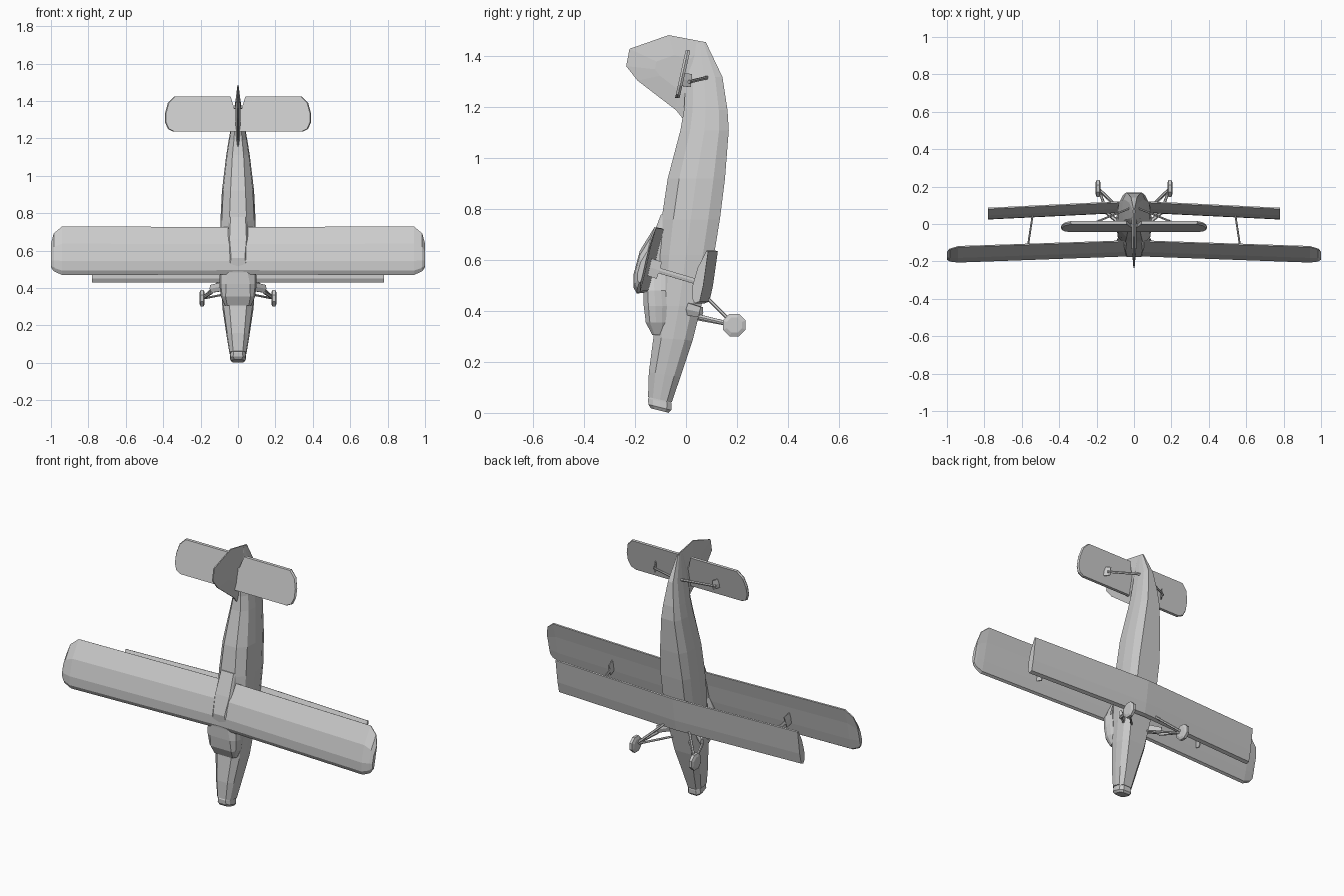
import bpy, bmesh, math
from mathutils import Vector


def finish(name, bm):
    bmesh.ops.recalc_face_normals(bm, faces=bm.faces[:])
    me = bpy.data.meshes.new(name)
    bm.to_mesh(me)
    bm.free()
    ob = bpy.data.objects.new(name, me)
    bpy.context.collection.objects.link(ob)
    return ob


def loft(name, rings):
    """Skin a list of closed rings and cap both ends."""
    bm = bmesh.new()
    vs = [[bm.verts.new(p) for p in r] for r in rings]
    n = len(vs[0])
    for a, b in zip(vs, vs[1:]):
        for i in range(n):
            j = (i + 1) % n
            bm.faces.new((a[i], a[j], b[j], b[i]))
    bm.faces.new(vs[0])
    bm.faces.new(vs[-1])
    return finish(name, bm)


def body_ring(z, top, bot, wt, w, wb, tilt=0.0):
    """Ten-sided body section; top is the -y side."""
    h = bot - top
    half = [(wt, top), (w * 0.92, top + 0.2 * h), (w, top + 0.5 * h),
            (w * 0.95, top + 0.8 * h), (wb, bot)]
    pts = half + [(-x, y) for x, y in reversed(half)]
    mid = (top + bot) / 2
    return [(x, y, z - tilt * (y - mid)) for x, y in pts]


def wing(name, profile, stations):
    """Full-span wing; stations = (x, dy, chord scale, z pivot)."""
    ym = sum(p[0] for p in profile) / len(profile)

    def ring(x, dy, s, zp):
        return [(x, ym + (y - ym) * s + dy, zp + (z - zp) * s) for y, z in profile]
    left = [ring(-x, dy, s, zp) for x, dy, s, zp in reversed(stations[1:])]
    return loft(name, left + [ring(*s) for s in stations])


def strut(name, a, b, ra, rb, deep=1.0):
    """Tapered six-sided rod, optionally deeper along z."""
    a, b = Vector(a), Vector(b)
    d = (b - a).normalized()
    up = Vector((0, 0, 1))
    u = d.cross(up).normalized()
    v = u.cross(d)
    rings = []
    for c, r in ((a, ra), (b, rb)):
        rings.append([c + u * r * math.cos(k * math.pi / 3) + v * r * deep * math.sin(k * math.pi / 3)
                      for k in range(6)])
    return loft(name, rings)


# Fuselage, nose down
loft("fuselage", [body_ring(*s) for s in [
    (0.052, -0.149, -0.056, 0.026, 0.046, 0.026, 0.22),
    (0.15, -0.146, -0.022, 0.034, 0.062, 0.036, 0.15),
    (0.29, -0.128, 0.026, 0.045, 0.083, 0.055, 0.08),
    (0.42, -0.115, 0.060, 0.055, 0.092, 0.066),
    (0.62, -0.110, 0.110, 0.050, 0.095, 0.070),
    (0.76, -0.096, 0.133, 0.046, 0.094, 0.070),
    (0.92, -0.072, 0.153, 0.040, 0.086, 0.060),
    (1.11, -0.022, 0.168, 0.030, 0.063, 0.042),
    (1.19, -0.008, 0.163, 0.022, 0.050, 0.033),
    (1.32, 0.000, 0.143, 0.012, 0.027, 0.016),
    (1.452, 0.030, 0.080, 0.003, 0.005, 0.003)]])

# Nose cap
loft("nose_cap", [body_ring(*s) for s in [
    (0.009, -0.138, -0.068, 0.020, 0.034, 0.020, 0.25),
    (0.022, -0.148, -0.058, 0.026, 0.043, 0.026, 0.25),
    (0.046, -0.149, -0.056, 0.023, 0.041, 0.023, 0.22),
    (0.054, -0.145, -0.060, 0.023, 0.041, 0.023, 0.22)]])

# Cabin glazing and fairing over the wing centre
loft("cabin", [body_ring(*s) for s in [
    (0.305, -0.132, -0.085, 0.058, 0.070, 0.060),
    (0.355, -0.158, -0.078, 0.066, 0.092, 0.080),
    (0.42, -0.166, -0.075, 0.064, 0.100, 0.088),
    (0.48, -0.168, -0.080, 0.052, 0.097, 0.088),
    (0.56, -0.177, -0.080, 0.036, 0.060, 0.080),
    (0.66, -0.145, -0.070, 0.045, 0.058, 0.070),
    (0.78, -0.098, -0.060, 0.040, 0.050, 0.060)]])

# Upper wing with clipped tips
upper = [(-0.160, 0.472), (-0.172, 0.495), (-0.172, 0.545), (-0.148, 0.635),
         (-0.092, 0.725), (-0.086, 0.722), (-0.108, 0.640), (-0.130, 0.540), (-0.146, 0.480)]
wing("upper_wing", upper, [(0, 0.0, 1, 0.57), (0.94, -0.033, 1.03, 0.57),
                           (0.985, -0.036, 0.8, 0.56), (1.0, -0.037, 0.5, 0.55)])

# Lower wing with square tips
lower = [(0.066, 0.430), (0.056, 0.450), (0.058, 0.500), (0.078, 0.570), (0.112, 0.637),
         (0.119, 0.634), (0.110, 0.570), (0.100, 0.500), (0.086, 0.438)]
wing("lower_wing", lower, [(0, 0.006, 1, 0.53), (0.78, -0.032, 1, 0.53)])

# Tailplane with rounded corners
half = [(0.0, 1.236), (0.345, 1.236), (0.375, 1.25), (0.39, 1.285), (0.39, 1.335),
        (0.375, 1.39), (0.34, 1.425), (0.04, 1.425), (0.02, 1.36)]
outline = half + [(-x, z) for x, z in reversed(half[1:])]


def tail_y(z):
    return -0.034 + (z - 1.236) * 0.22


loft("tailplane", [[(x * s, tail_y(z) + d, 1.33 + (z - 1.33) * s) for x, z in outline]
                   for s, d in ((0.985, -0.009), (1, 0), (0.985, 0.009))])

# Fin, thick in the middle and thin at the rim
fin = [(0.0, 1.14), (-0.04, 1.19), (-0.19, 1.305), (-0.235, 1.362), (-0.222, 1.43),
       (-0.068, 1.484), (0.078, 1.456), (0.14, 1.32), (0.10, 1.2)]
cy, cz = -0.03, 1.34
loft("fin", [[(x, cy + (y - cy) * s, cz + (z - cz) * s) for y, z in fin]
             for x, s in ((-0.013, 0.45), (-0.003, 1), (0.003, 1), (0.013, 0.45))])

# Struts and landing gear on both sides
for side, m in (("left", -1), ("right", 1)):
    strut(side + "_wing_strut", (m * 0.572, -0.15, 0.572), (m * 0.54, 0.06, 0.51), 0.005, 0.005, 2.5)
    strut(side + "_wing_strut_foot", (m * 0.572, -0.15, 0.575), (m * 0.566, -0.105, 0.56), 0.005, 0.005, 8)
    strut(side + "_tail_strut", (m * 0.02, 0.085, 1.318), (m * 0.20, 0.012, 1.30), 0.005, 0.005, 1.5)
    strut(side + "_tail_strut_foot", (m * 0.185, 0.02, 1.305), (m * 0.205, -0.015, 1.31), 0.005, 0.005, 6)
    strut(side + "_gear_mount", (m * 0.07, 0.0, 0.41), (m * 0.145, 0.06, 0.395), 0.012, 0.010, 2.4)
    strut(side + "_front_leg", (m * 0.14, 0.05, 0.378), (m * 0.19, 0.19, 0.345), 0.008, 0.007, 1.3)
    strut(side + "_rear_leg", (m * 0.07, 0.075, 0.46), (m * 0.185, 0.185, 0.35), 0.007, 0.007)
    strut(side + "_side_brace", (m * 0.05, 0.04, 0.37), (m * 0.18, 0.175, 0.345), 0.006, 0.006)
    # Eight-sided wheel with chamfered rims
    loft(side + "_wheel", [[(m * (0.192 + dx), 0.19 + r * math.cos((k + 0.5) * math.pi / 4),
                             0.345 + r * math.sin((k + 0.5) * math.pi / 4)) for k in range(8)]
                           for dx, r in ((-0.014, 0.032), (-0.008, 0.048), (0.008, 0.048), (0.014, 0.032))])

bpy.context.view_layer.update()
